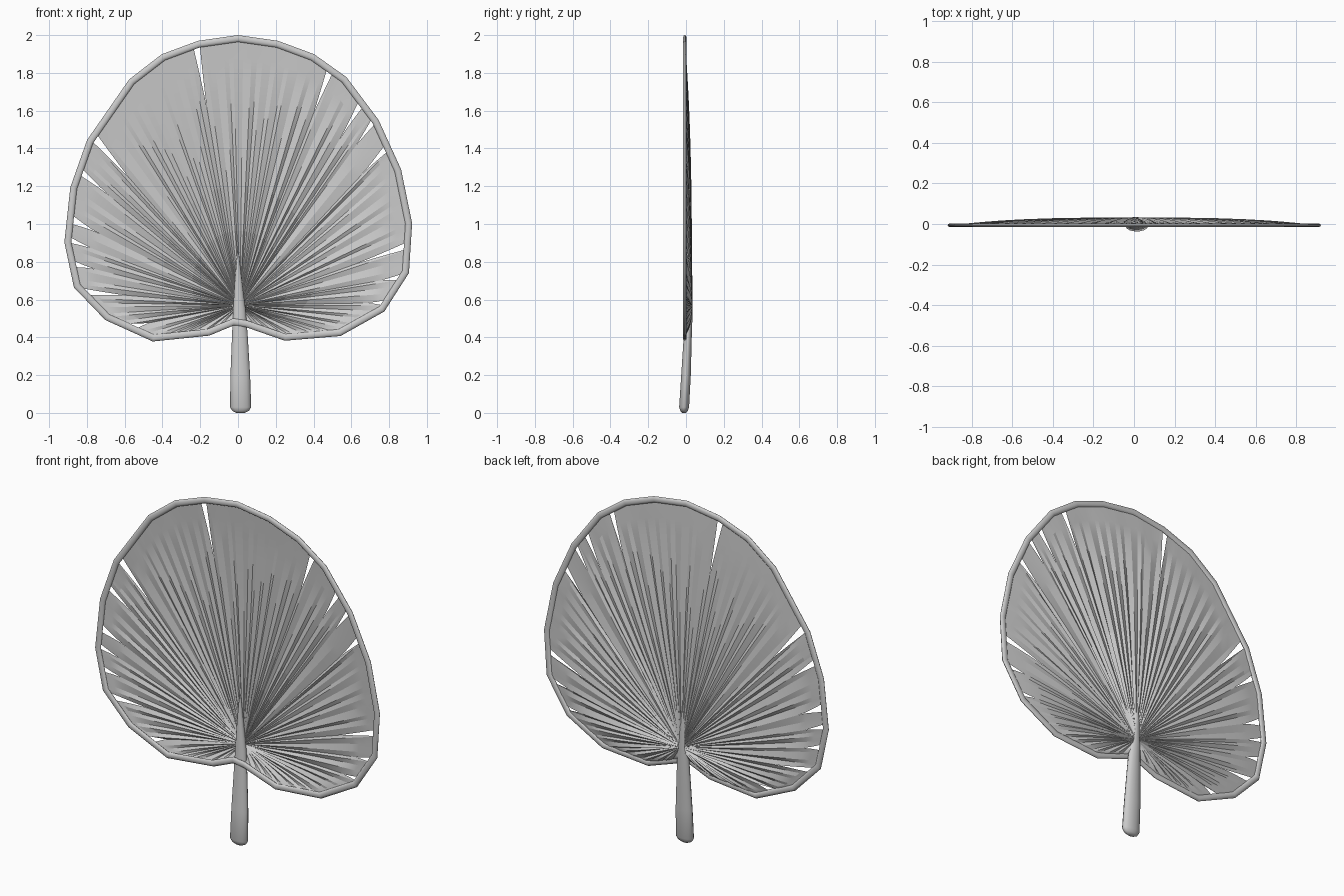
import bpy, bmesh, math, random
from mathutils import Vector

if "Cube" in bpy.data.objects:
    bpy.data.objects.remove(bpy.data.objects["Cube"])

random.seed(4)
HUB = Vector((0.01, 0.57))
# outer outline of the fan (x, z)
OUTLINE = [Vector(p) for p in (
    (0, 2.0), (0.21, 1.97), (0.40, 1.90), (0.57, 1.78), (0.74, 1.555), (0.86, 1.295),
    (0.92, 1.01), (0.905, 0.75), (0.78, 0.55), (0.555, 0.42), (0.265, 0.39), (0.05, 0.455),
    (-0.03, 0.465), (-0.17, 0.415), (-0.465, 0.39), (-0.71, 0.505), (-0.87, 0.675),
    (-0.918, 0.91), (-0.885, 1.2), (-0.795, 1.45), (-0.57, 1.77), (-0.40, 1.90), (-0.21, 1.97))]
PATH = [p + (HUB - p).normalized() * 0.018 for p in OUTLINE]
RIM_Y = -0.006


def material(name, v):
    m = bpy.data.materials.new(name)
    m.diffuse_color = (v, v, v, 1)
    m.use_nodes = True
    m.node_tree.nodes["Principled BSDF"].inputs["Base Color"].default_value = m.diffuse_color
    return m


leaf_grey = material("leaf grey", 0.6)


def finish(name, bm, angle):
    me = bpy.data.meshes.new(name)
    bm.to_mesh(me)
    bm.free()
    ob = bpy.data.objects.new(name, me)
    bpy.context.collection.objects.link(ob)
    me.materials.append(leaf_grey)
    bpy.ops.object.select_all(action='DESELECT')
    ob.select_set(True)
    bpy.context.view_layer.objects.active = ob
    bpy.ops.object.shade_smooth_by_angle(angle=math.radians(angle))
    return ob


def reach(a):
    """Distance from the hub to the rim path along angle a."""
    d = Vector((math.cos(a), math.sin(a)))
    best = 0.1
    for p, q in zip(PATH, PATH[1:] + PATH[:1]):
        e, w = q - p, p - HUB
        den = d.x * e.y - d.y * e.x
        if abs(den) < 1e-9:
            continue
        t = (w.x * e.y - w.y * e.x) / den
        u = (w.x * d.y - w.y * d.x) / den
        if t > 0 and -1e-6 <= u <= 1 + 1e-6:
            best = t
    return best


# rim: flattened tube with mitred corners
bm = bmesh.new()
n, sides = len(PATH), 10
rings = []
for i, p in enumerate(PATH):
    a = (p - PATH[i - 1]).normalized()
    b = (PATH[(i + 1) % n] - p).normalized()
    tan = (a + b).normalized()
    out = Vector((-tan.y, tan.x)) / max(0.6, tan.dot(a))
    ring = []
    for k in range(sides):
        c = math.tau * k / sides
        r = p + out * 0.018 * math.cos(c)
        ring.append(bm.verts.new((r.x, RIM_Y + 0.010 * math.sin(c), r.y)))
    rings.append(ring)
for i in range(n):
    for k in range(sides):
        r, s, m = rings[i], rings[(i + 1) % n], (k + 1) % sides
        bm.faces.new((r[k], r[m], s[m], s[k]))
bmesh.ops.recalc_face_normals(bm, faces=bm.faces)
finish("rim", bm, 50)

# pleat boundaries spaced evenly along the rim, starting at the notch
PLEATS = 68
loop = PATH[12:] + PATH[:12]
segs = [(p, q, (q - p).length) for p, q in zip(loop, loop[1:] + loop[:1])]
total = sum(s[2] for s in segs)
angles = []
for i in range(PLEATS):
    s = total * i / PLEATS
    for p, q, l in segs:
        if s <= l:
            v = p.lerp(q, s / l) - HUB
            angles.append(math.atan2(v.y, v.x) % math.tau)
            break
        s -= l

# tears between pleats: angle in degrees, start as a fraction of the radius, width
TEARS = ((99.5, .77, .036), (131, .76, .045), (140, .84, .035), (153, .86, .045),
         (159, .87, .03), (166, .89, .035), (175, .74, .035), (191, .82, .04),
         (69, .82, .036), (59, .85, .035), (54, .87, .03), (47, .85, .035),
         (19.6, .71, .035), (10, .87, .03), (1, .89, .03))
tears = {}
for deg, start, width in TEARS:
    a = math.radians(deg)
    i = min(range(PLEATS), key=lambda j: abs(math.remainder(angles[j] - a, math.tau)))
    angles[i] = a
    tears[i] = (start, width)

# leaf: every pleat is a folded strip from the hub to the rim
ROWS = (0.02, 0.12, 0.28, 0.45, 0.6, 0.7, 0.76, 0.82, 0.87, 0.93, 1.0)
bm = bmesh.new()
for i in range(PLEATS):
    j = (i + 1) % PLEATS
    a0 = angles[i]
    span = math.remainder(angles[j] - a0, math.tau)
    fold = random.uniform(0.3, 0.7)
    height = random.uniform(0.006, 0.012)
    strip = []
    for t in ROWS:
        row = []
        for k, f in enumerate((0, fold, 1)):
            a = a0 + span * f
            edge = {0: i, 2: j}.get(k)
            if edge in tears:
                start, width = tears[edge]
                gap = 0.5 * width * max(0, t - start) / (1 - start) / reach(a)
                a += math.copysign(gap, span) * (1 if k == 0 else -1)
            p = HUB + Vector((math.cos(a), math.sin(a))) * reach(a) * t
            y = RIM_Y + 0.038 * (1 - t ** 3)
            if k == 1:
                y -= height * min(1, t * 5) * min(1, (1 - t) * 4)
            row.append(bm.verts.new((p.x, y, p.y)))
        strip.append(row)
    for r, s in zip(strip, strip[1:]):
        for k in (0, 1):
            bm.faces.new((r[k], r[k + 1], s[k + 1], s[k]))
bmesh.ops.remove_doubles(bm, verts=bm.verts, dist=0.0002)
bm.normal_update()
for f in bm.faces:
    if f.normal.y > 0:
        f.normal_flip()
finish("pleated_leaf", bm, 8)

# handle: tapered oval stick with a rounded butt (z, centre x, centre y, radius x, radius y)
bm = bmesh.new()
prev = None
for z, x, y, rx, ry in ((0.0, .014, -.01, .022, .010), (0.01, .014, -.01, .043, .020),
                        (0.03, .014, -.01, .056, .027), (0.2, .012, .0, .052, .026),
                        (0.4, .010, .009, .042, .022), (0.55, .007, .016, .033, .020),
                        (0.7, .002, .019, .019, .016), (0.86, 0, .020, .003, .006)):
    ring = []
    for k in range(14):
        c = math.tau * k / 14
        ring.append(bm.verts.new((x + rx * math.cos(c), y + ry * math.sin(c), z)))
    if prev:
        for k in range(14):
            m = (k + 1) % 14
            bm.faces.new((prev[k], prev[m], ring[m], ring[k]))
    else:
        bm.faces.new(ring[::-1])
    prev = ring
bm.faces.new(prev)
bmesh.ops.recalc_face_normals(bm, faces=bm.faces)
finish("handle", bm, 50)
